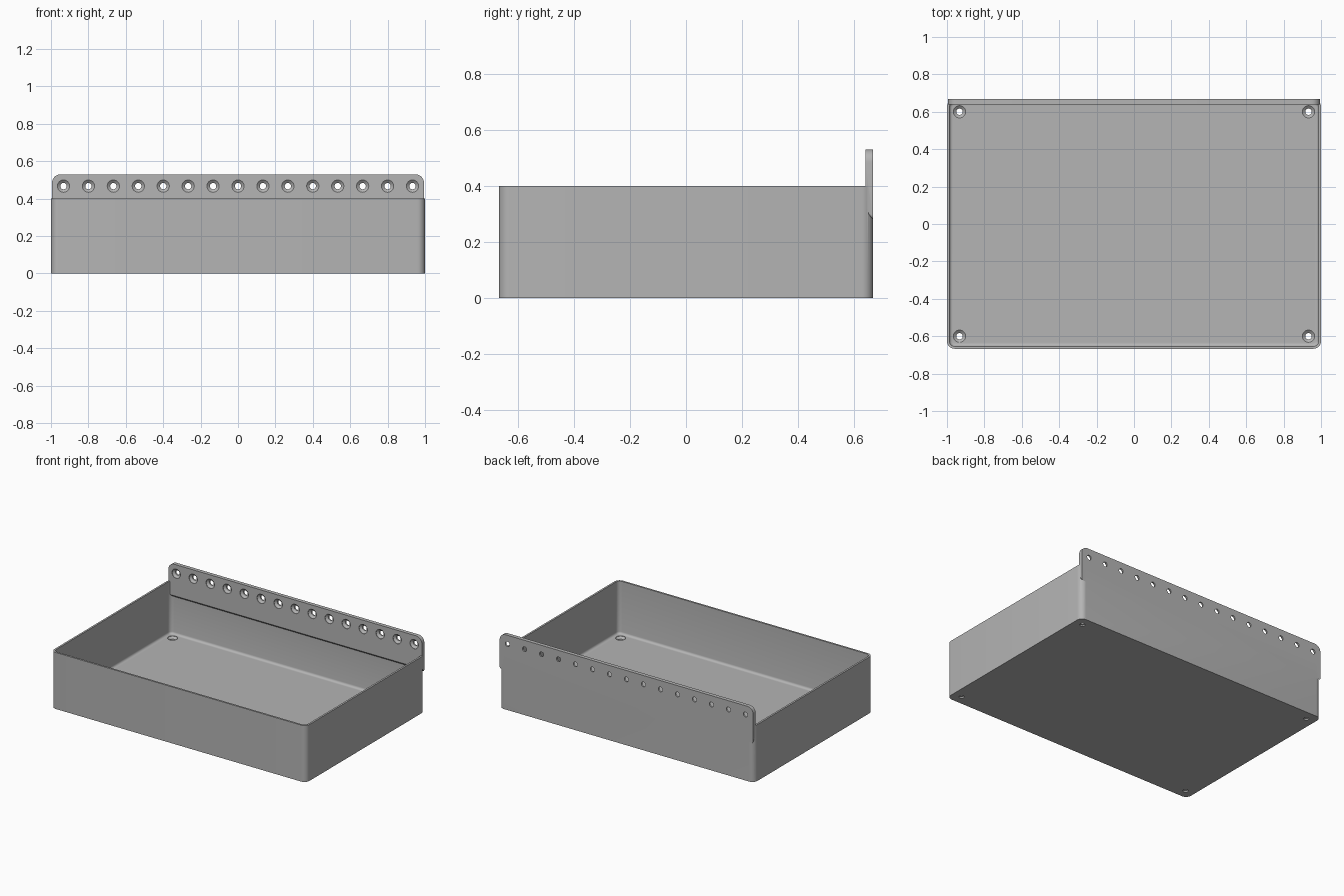
import bpy, bmesh, math
from mathutils import Matrix, Vector

cube = bpy.data.objects.get("Cube")
if cube:
    bpy.data.objects.remove(cube, do_unlink=True)

GREY = (0.46, 0.46, 0.46, 1)
mat = bpy.data.materials.new("plain grey")
mat.use_nodes = True
mat.diffuse_color = GREY
mat.node_tree.nodes["Principled BSDF"].inputs["Base Color"].default_value = GREY

W, D, H = 1.0, 0.667, 0.4        # half width, half depth, wall height
WALL, FLOOR = 0.0133, 0.027
PLATE = 0.027                    # flange thickness
HOLE_X, HOLE_Y, HOLE_Z = 0.933, 0.6, 0.467


def rounded_rect(hx, hy, r_top, r_low, steps=8):
    """Outline of a rounded rectangle, with separate upper and lower radii."""
    pts = []
    for k, (sx, sy) in enumerate([(1, 1), (-1, 1), (-1, -1), (1, -1)]):
        r = r_top if sy > 0 else r_low
        for i in range(steps + 1):
            a = math.pi / 2 * (k + i / steps)
            pts.append((sx * (hx - r) + r * math.cos(a),
                        sy * (hy - r) + r * math.sin(a)))
    return pts


def loft(bm, rings):
    """Closed solid through a list of point rings."""
    loops = [[bm.verts.new(p) for p in ring] for ring in rings]
    n = len(loops[0])
    for a, b in zip(loops, loops[1:]):
        for i in range(n):
            j = (i + 1) % n
            bm.faces.new((a[i], a[j], b[j], b[i]))
    bm.faces.new(loops[0][::-1])
    bm.faces.new(loops[-1])


def finish(name, bm):
    bmesh.ops.recalc_face_normals(bm, faces=bm.faces)
    mesh = bpy.data.meshes.new(name)
    bm.to_mesh(mesh)
    bm.free()
    mesh.materials.append(mat)
    obj = bpy.data.objects.new(name, mesh)
    bpy.context.collection.objects.link(obj)
    return obj


def countersink(bm, frame):
    """Screw hole cutter running down the local -z, wide end at the origin."""
    profile = [(0.033, 0.012), (0.033, -0.003), (0.017, -0.016), (0.017, -0.05)]
    turns = [2 * math.pi * i / 24 for i in range(24)]
    loft(bm, [[frame @ Vector((r * math.cos(a), r * math.sin(a), z)) for a in turns]
              for r, z in profile])


def boolean(obj, other, operation):
    mod = obj.modifiers.new(operation.lower(), "BOOLEAN")
    mod.operation, mod.solver, mod.object = operation, "EXACT", other
    bpy.ops.object.select_all(action="DESELECT")
    bpy.context.view_layer.objects.active = obj
    obj.select_set(True)
    bpy.ops.object.modifier_apply(modifier=mod.name)
    bpy.data.objects.remove(other, do_unlink=True)


# Open tray: outside wall, rim, inside wall, then a fillet into the floor
def tray_ring(inset, z):
    r = 0.04 - inset * 0.9
    return [(x, y, z) for x, y in rounded_rect(W - inset, D - inset, r, r)]


FILLET = 0.016
rings = [tray_ring(0, 0), tray_ring(0, H), tray_ring(WALL, H)]
for i in range(5):
    a = math.pi / 2 * i / 4
    rings.append(tray_ring(WALL + FILLET * (1 - math.cos(a)),
                           FLOOR + FILLET * (1 - math.sin(a))))
bm = bmesh.new()
loft(bm, rings)
tray = finish("tray", bm)

# Mounting flange along the back, its underside sloping at 45 degrees
LOW, HIGH = 0.28, 0.53
outline = [(x, z + (LOW + HIGH) / 2)
           for x, z in rounded_rect(0.994, (HIGH - LOW) / 2, 0.045, 0.012)]
bm = bmesh.new()
loft(bm, [[(x, D, z) for x, z in outline],
          [(x, D - PLATE, z + (PLATE if z < 0.35 else 0)) for x, z in outline]])
flange = finish("mounting_flange", bm)
boolean(tray, flange, "UNION")

# Countersunk holes: a row in the flange and one in each floor corner
bm = bmesh.new()
for i in range(15):
    x = -HOLE_X + 2 * HOLE_X * i / 14
    countersink(bm, Matrix.Translation((x, D - PLATE, HOLE_Z))
                @ Matrix.Rotation(math.pi / 2, 4, "X"))
for sx in (-1, 1):
    for sy in (-1, 1):
        countersink(bm, Matrix.Translation((sx * HOLE_X, sy * HOLE_Y, FLOOR)))
boolean(tray, finish("hole_cutter", bm), "DIFFERENCE")

tray.name = "tray_with_mounting_flange"
bpy.ops.object.select_all(action="DESELECT")
tray.select_set(True)
bpy.context.view_layer.objects.active = tray
bpy.ops.object.shade_smooth_by_angle(angle=math.radians(30))
